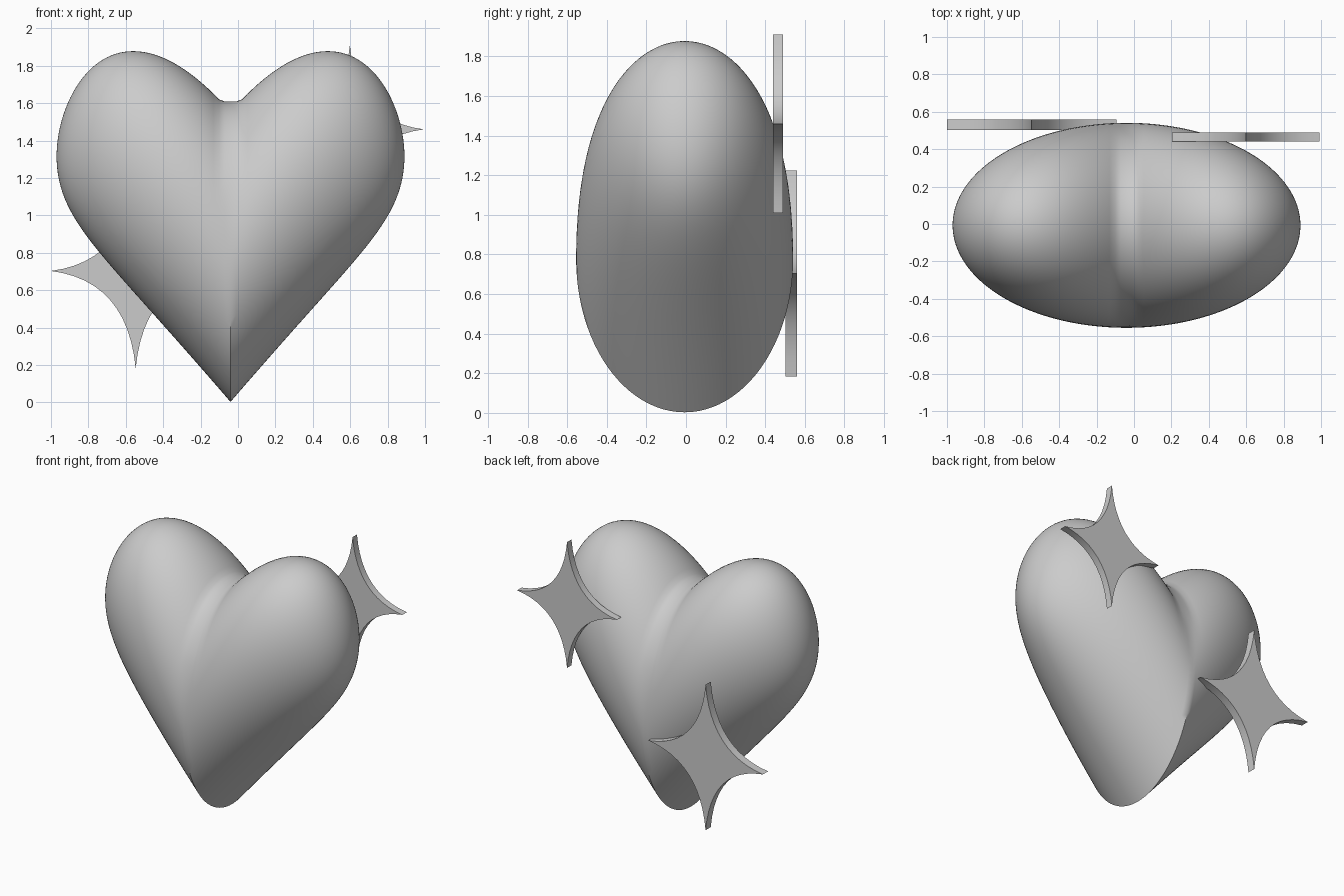
import bpy, bmesh
from math import sqrt

if "Cube" in bpy.data.objects:
    bpy.data.objects.remove(bpy.data.objects["Cube"])

R, H, D = 0.93, 0.775, 0.548      # heart half width, half height, half depth


def make_object(name, bm):
    bmesh.ops.recalc_face_normals(bm, faces=bm.faces[:])
    mesh = bpy.data.meshes.new(name)
    bm.to_mesh(mesh)
    bm.free()
    obj = bpy.data.objects.new(name, mesh)
    bpy.context.collection.objects.link(obj)
    return obj


def shade(obj, angle):
    bpy.ops.object.select_all(action='DESELECT')
    obj.select_set(True)
    bpy.context.view_layer.objects.active = obj
    bpy.ops.object.shade_smooth_by_angle(angle=angle)


# Heart: a sphere stretched to an ellipsoid, with both sides lifted into lobes
bm = bmesh.new()
bmesh.ops.create_uvsphere(bm, u_segments=96, v_segments=96, radius=1)
for v in bm.verts:
    # sphere poles point along x, so a clean edge loop lies on the centre crease
    y, z, x = v.co
    ax = abs(x) * R
    blend = min(max(z * 2, 0), 1)              # slightly flattened cleft on top
    lift_x = ax + blend * (max(ax, 0.05) - ax)
    lift = lift_x * sqrt((R * 4 / 3 - lift_x) / R)
    v.co = (x * R - 0.04, y * D - 0.007, 0.778 + z * H + lift)
heart = make_object("heart", bm)
shade(heart, 0.7)


# Sparkles: four-pointed plates with concave curved sides, behind the heart
def sparkle(name, cx, cz, half_w, half_h, y0, y1, steps=12, fat=0.1):
    tips = [(1, 0), (0, 1), (-1, 0), (0, -1)]
    bm = bmesh.new()
    ring = []
    for i, a in enumerate(tips):
        b = tips[(i + 1) % 4]
        c = ((a[0] + b[0]) * fat, (a[1] + b[1]) * fat)
        for k in range(steps):
            t = k / steps
            px, pz = ((1 - t) ** 2 * a[j] + 2 * t * (1 - t) * c[j] + t * t * b[j]
                      for j in (0, 1))
            ring.append(bm.verts.new((cx + px * half_w, y0, cz + pz * half_h)))
    face = bm.faces.new(ring)
    ext = bmesh.ops.extrude_face_region(bm, geom=[face], use_keep_orig=True)
    for g in ext["geom"]:
        if isinstance(g, bmesh.types.BMVert):
            g.co.y = y1
    shade(make_object(name, bm), 0.5)


sparkle("large_sparkle", -0.547, 0.703, 0.453, 0.52, 0.502, 0.56)
sparkle("small_sparkle", 0.598, 1.46, 0.395, 0.45, 0.44, 0.49)
